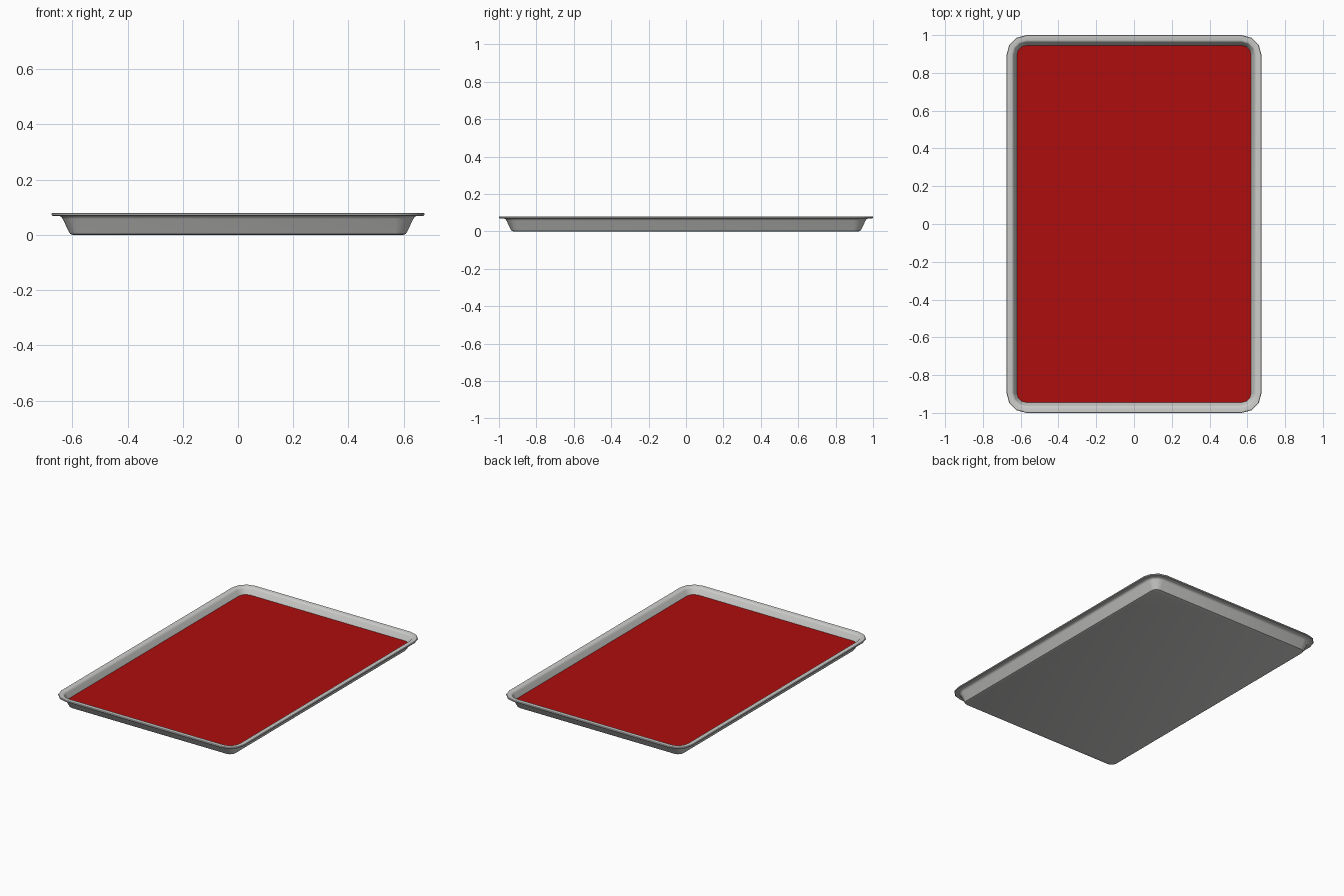
import bpy, bmesh, math

cube = bpy.data.objects.get("Cube")
if cube:
    bpy.data.objects.remove(cube, do_unlink=True)

HALF_X, HALF_Y, CORNER = 0.675, 1.0, 0.105
STEPS = 3


def material(name, color):
    m = bpy.data.materials.new(name)
    m.use_nodes = True
    m.diffuse_color = color
    m.node_tree.nodes["Principled BSDF"].inputs["Base Color"].default_value = color
    return m


def ring(bm, inset, z):
    """Rounded rectangle, concentric with the outer rim."""
    r = CORNER - inset
    verts = []
    for i, (sx, sy) in enumerate([(1, 1), (-1, 1), (-1, -1), (1, -1)]):
        for k in range(STEPS + 1):
            a = math.pi / 2 * (i + k / STEPS)
            verts.append(bm.verts.new((sx * (HALF_X - CORNER) + r * math.cos(a),
                                       sy * (HALF_Y - CORNER) + r * math.sin(a), z)))
    return verts


def loft(name, profile, mat):
    """Skin rounded rings from bottom centre to top centre and cap both ends."""
    bm = bmesh.new()
    rings = [ring(bm, *p) for p in profile]
    n = len(rings[0])
    for a, b in zip(rings, rings[1:]):
        for i in range(n):
            j = (i + 1) % n
            bm.faces.new((a[i], a[j], b[j], b[i]))
    bm.faces.new(rings[0][::-1])
    bm.faces.new(rings[-1])
    bmesh.ops.recalc_face_normals(bm, faces=bm.faces)
    mesh = bpy.data.meshes.new(name)
    bm.to_mesh(mesh)
    bm.free()
    mesh.materials.append(mat)
    obj = bpy.data.objects.new(name, mesh)
    bpy.context.collection.objects.link(obj)
    bpy.ops.object.select_all(action="DESELECT")
    obj.select_set(True)
    bpy.context.view_layer.objects.active = obj
    bpy.ops.object.shade_smooth_by_angle(angle=math.radians(35))
    return obj


metal = material("light grey metal", (0.60, 0.60, 0.59, 1))
red = material("red liner", (0.42, 0.004, 0.004, 1))

# Tray shell: base, sloped outer wall, flat lip, inner wall, inner floor
loft("tray", [(0.077, 0.0), (0.068, 0.003), (0.063, 0.010),
              (0.040, 0.058), (0.035, 0.065), (0.027, 0.069),
              (0.003, 0.069), (0.0, 0.072), (0.0, 0.077), (0.003, 0.080),
              (0.027, 0.080), (0.034, 0.077), (0.039, 0.070),
              (0.066, 0.014), (0.075, 0.010)], metal)

# Red sheet resting against the inner walls
loft("liner", [(0.055, 0.034), (0.055, 0.038)], red)
